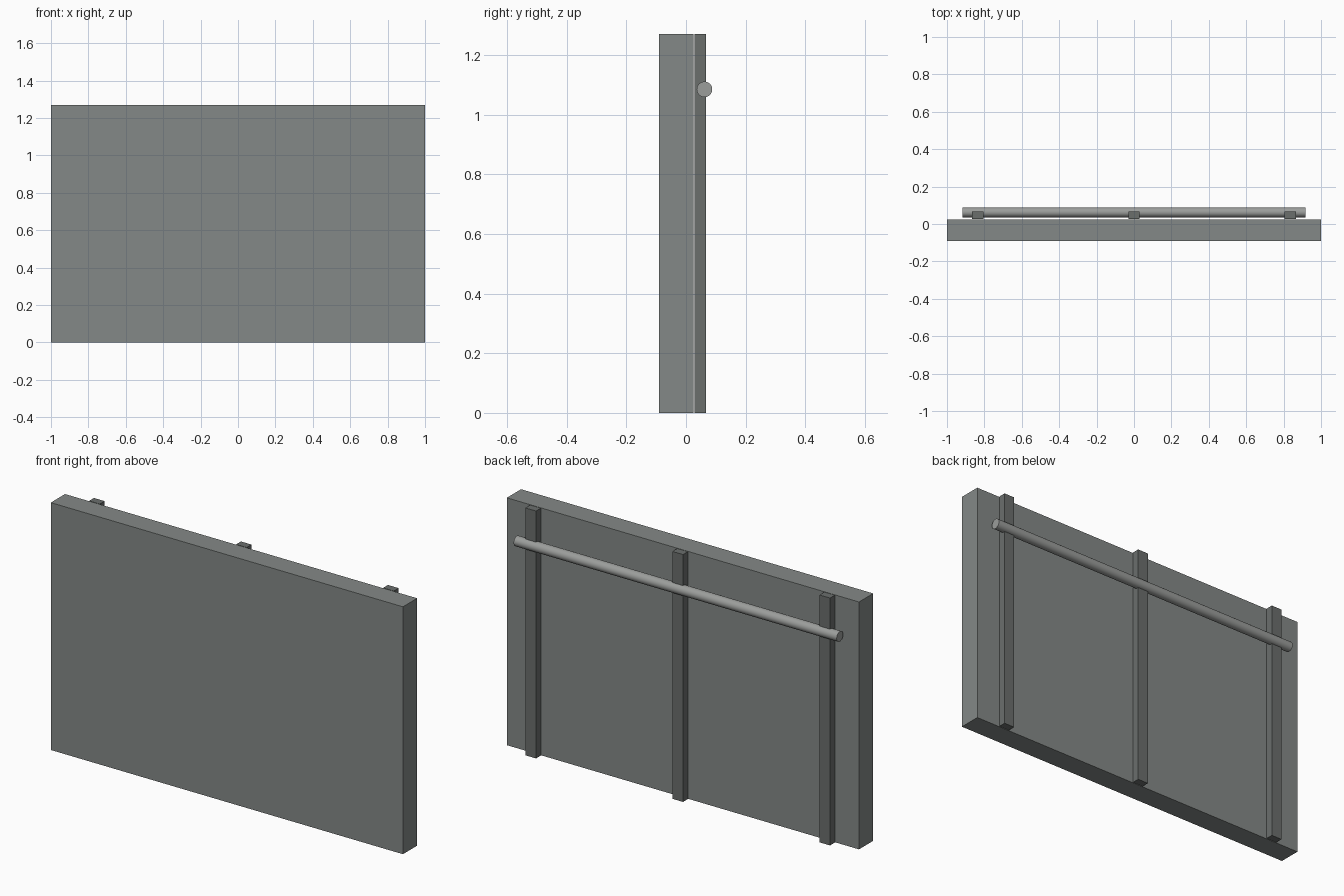
import bpy
from math import radians

if "Cube" in bpy.data.objects:
    bpy.data.objects.remove(bpy.data.objects["Cube"])

HEIGHT = 1.27


def paint(ob, name, rgb):
    """Give an object a plain coloured material."""
    mat = bpy.data.materials.get(name) or bpy.data.materials.new(name)
    mat.diffuse_color = (*rgb, 1)
    mat.use_nodes = True
    mat.node_tree.nodes["Principled BSDF"].inputs["Base Color"].default_value = mat.diffuse_color
    ob.data.materials.append(mat)


def box(name, x, y0, y1, width):
    """Upright box standing on the ground, spanning y0 to y1."""
    bpy.ops.mesh.primitive_cube_add(size=1, location=(x, (y0 + y1) / 2, HEIGHT / 2))
    ob = bpy.context.object
    ob.name = name
    ob.scale = (width, y1 - y0, HEIGHT)
    bpy.ops.object.transform_apply(location=False, rotation=False, scale=True)
    return ob


# Main slab
panel = box("panel", 0, -0.09, 0.025, 2.0)
paint(panel, "panel_grey", (0.231, 0.25, 0.242))

# Vertical battens just behind the slab
for side, x in (("left", -0.835), ("middle", 0.0), ("right", 0.835)):
    batten = box(side + "_batten", x, 0.028, 0.067, 0.06)
    paint(batten, "batten_grey", (0.146, 0.158, 0.152))

# Round horizontal rail across the battens
bpy.ops.mesh.primitive_cylinder_add(vertices=32, radius=0.026, depth=1.835,
                                    location=(0, 0.062, 1.085),
                                    rotation=(0, radians(90), 0))
rail = bpy.context.object
rail.name = "cross_rail"
bpy.ops.object.shade_smooth_by_angle(angle=radians(30))
paint(rail, "rail_grey", (0.33, 0.34, 0.33))
